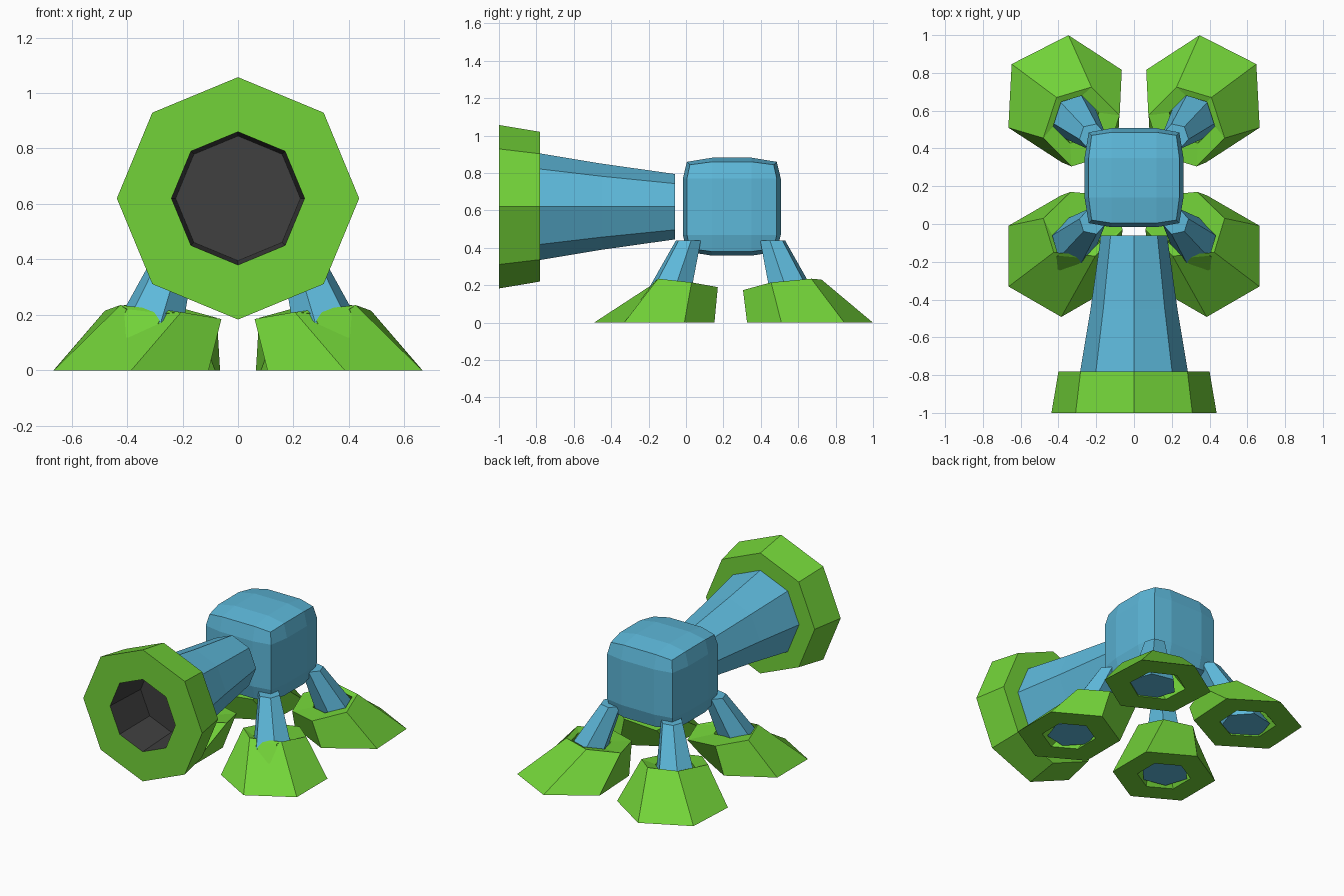
import bpy, bmesh
from math import sin, cos, radians
from mathutils import Vector

if "Cube" in bpy.data.objects:
    bpy.data.objects.remove(bpy.data.objects["Cube"])


def material(name, rgb):
    m = bpy.data.materials.new(name)
    m.diffuse_color = (*rgb, 1)
    m.use_nodes = True
    m.node_tree.nodes["Principled BSDF"].inputs["Base Color"].default_value = m.diffuse_color
    return m


BLUE = material("blue", (0.11, 0.48, 0.70))
GREEN = material("green", (0.17, 0.65, 0.04))
DARK = material("dark", (0.05, 0.05, 0.05))


def finish(name, bm, mats):
    bmesh.ops.recalc_face_normals(bm, faces=bm.faces)
    me = bpy.data.meshes.new(name)
    bm.to_mesh(me)
    bm.free()
    for m in mats:
        me.materials.append(m)
    ob = bpy.data.objects.new(name, me)
    bpy.context.collection.objects.link(ob)
    return ob


def loft(name, rings, mats, cap_start=True, cap_end=True, closed=False, dark_from=None):
    """Skin a list of rings; bands from dark_from on use the second material."""
    bm = bmesh.new()
    vs = [[bm.verts.new(p) for p in ring] for ring in rings]
    n = len(vs[0])
    pairs = list(zip(vs, vs[1:])) + ([(vs[-1], vs[0])] if closed else [])
    for k, (a, b) in enumerate(pairs):
        for i in range(n):
            j = (i + 1) % n
            f = bm.faces.new((a[i], a[j], b[j], b[i]))
            f.material_index = int(dark_from is not None and k >= dark_from)
    if cap_start and not closed:
        bm.faces.new(vs[0])
    if cap_end and not closed:
        bm.faces.new(vs[-1]).material_index = int(dark_from is not None)
    return finish(name, bm, mats)


def octagon(y, r):
    return [(r * cos(radians(45 * i)), y, 0.62 + r * sin(radians(45 * i))) for i in range(8)]


def hexagon(c, r, start):
    return [Vector((c[0] + r * cos(radians(start + 60 * i)),
                    c[1] + r * sin(radians(start + 60 * i)), c[2])) for i in range(6)]


# Barrel, open where it meets the muzzle
loft("barrel", [octagon(-0.06, 0.175), octagon(-0.45, 0.23), octagon(-0.78, 0.285)],
     [BLUE], cap_end=False)

# Flared muzzle with a dark bore
loft("muzzle", [octagon(y, r) for y, r in
                [(-0.66, 0.24), (-0.78, 0.25), (-0.78, 0.40), (-1, 0.437), (-1, 0.24), (-0.70, 0.225)]],
     [GREEN, DARK], dark_from=4)

# Body: cube with bulging sides
bm = bmesh.new()
bmesh.ops.create_cube(bm, size=2)
bmesh.ops.subdivide_edges(bm, edges=bm.edges[:], cuts=2, use_grid_fill=True)
reach = {1: 0.262, 2: 0.24, 3: 0.224}
inner = (0.12, 0.105, 0.15)
for v in bm.verts:
    outer = [abs(c) > 0.9 for c in v.co]
    size = reach[sum(outer)]
    v.co = [(1 if c > 0 else -1) * (size if o else k) for c, o, k in zip(v.co, outer, inner)]
    v.co += Vector((0, 0.245, 0.62))
finish("body", bm, [BLUE])

# Feet and legs: base hexagon, tilted foot top (half ring, rest by symmetry), leg axis
LEGS = {
    "back": dict(base=(0.365, 0.663, 0), r=0.337, start=-27,
                 mid=(0.278, 0.515, 0.202),
                 half=[(0.48, 0.455, 0.215), (0.41, 0.67, 0.235), (0.225, 0.725, 0.23)],
                 hip=(0.22, 0.463, 0.44), sole=(0.375, 0.625, 0.01), turn=-12),
    "front": dict(base=(0.385, -0.17, 0), r=0.322, start=30,
                  mid=(0.27, 0.0, 0.2),
                  half=[(0.48, 0.03, 0.215), (0.425, -0.15, 0.235), (0.205, -0.17, 0.21)],
                  hip=(0.22, 0.013, 0.44), sole=(0.375, -0.15, 0.01), turn=12),
}
for end, d in LEGS.items():
    mid = Vector(d["mid"])
    half = [Vector(p) for p in d["half"]]
    top = half + [2 * mid - p for p in half]
    base = hexagon(d["base"], d["r"], d["start"])
    if end == "front":  # same winding as the foot top
        base = base[:1] + base[:0:-1]
    hip, sole = Vector(d["hip"]), Vector(d["sole"])
    # opening in the foot around the leg
    neck = hip.lerp(sole, 0.56)
    hole_top = [neck + (p - mid) * 0.6 for p in top]
    hole_base = [Vector(d["base"]) + (p - Vector(d["base"])) * 0.52 for p in base]
    leg = [hexagon(hip, 0.07, d["turn"]), hexagon(sole, 0.155, d["turn"])]
    for side, s in (("right", 1), ("left", -1)):
        flip = lambda ring: [(s * p[0], p[1], p[2]) for p in ring]
        loft(f"{end}_{side}_foot", [flip(r) for r in (base, top, hole_top, hole_base)],
             [GREEN], closed=True)
        loft(f"{end}_{side}_leg", [flip(r) for r in leg], [BLUE])
